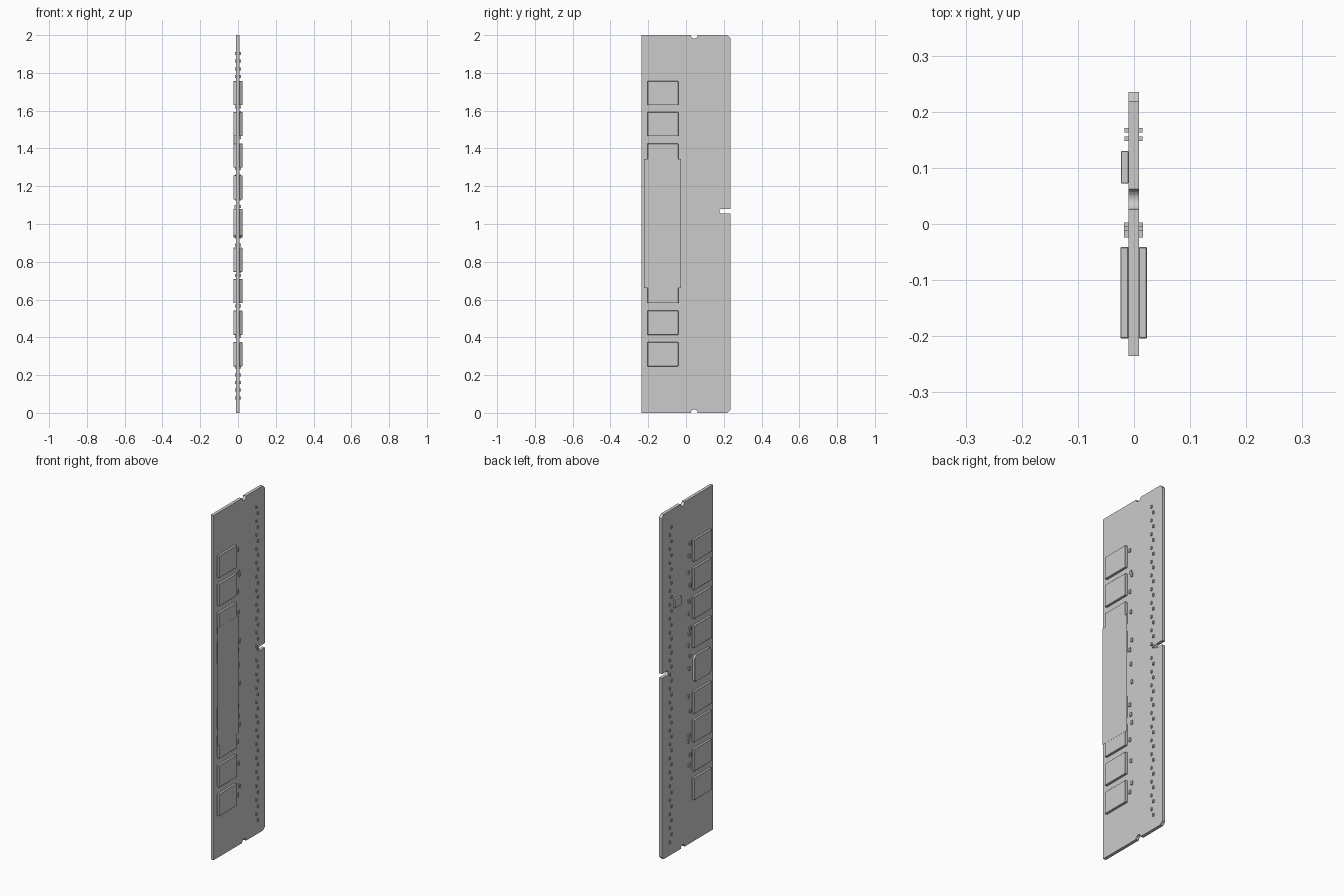
import bpy, bmesh, math

if "Cube" in bpy.data.objects:
    bpy.data.objects.remove(bpy.data.objects["Cube"])

BACK, FRONT = -0.0100, 0.0085      # board faces (x)


def prism(name, outline, x0, x1, bevel=0.0):
    """Extrude a (y, z) outline from x0 to x1."""
    bm = bmesh.new()
    face = bm.faces.new([bm.verts.new((x0, y, z)) for y, z in outline])
    ext = bmesh.ops.extrude_face_region(bm, geom=[face])
    verts = [g for g in ext["geom"] if isinstance(g, bmesh.types.BMVert)]
    bmesh.ops.translate(bm, verts=verts, vec=(x1 - x0, 0, 0))
    bmesh.ops.recalc_face_normals(bm, faces=bm.faces)
    me = bpy.data.meshes.new(name)
    bm.to_mesh(me)
    bm.free()
    ob = bpy.data.objects.new(name, me)
    bpy.context.collection.objects.link(ob)
    if bevel:
        mod = ob.modifiers.new("edge_bevel", "BEVEL")
        mod.width = bevel
        mod.segments = 1
    return ob


def rect(y0, y1, z0, z1):
    return [(y0, z0), (y1, z0), (y1, z1), (y0, z1)]


def arc(cy, cz, r, a0, a1, n=12):
    return [(cy + r * math.cos(math.radians(a0 + (a1 - a0) * i / n)),
             cz + r * math.sin(math.radians(a0 + (a1 - a0) * i / n)))
            for i in range(n + 1)]


def cut_rect(y0, y1, z0, z1, c):
    return [(y0 + c, z0), (y1 - c, z0), (y1, z0 + c), (y1, z1 - c),
            (y1 - c, z1), (y0 + c, z1), (y0, z1 - c), (y0, z0 + c)]


def on_side(side, height):
    return (FRONT, FRONT + height) if side > 0 else (BACK, BACK - height)


# Circuit board: end notches, chamfered contact corners, rounded key slot
outline = [(-0.235, 0)]
outline += arc(0.044, 0, 0.018, 180, 0)
outline += [(0.218, 0), (0.235, 0.017), (0.235, 1.0555)]
outline += arc(0.19, 1.068, 0.0125, 270, 90)
outline += [(0.235, 1.0805), (0.235, 1.983), (0.218, 2)]
outline += arc(0.044, 2, 0.018, 0, -180)
outline += [(-0.235, 2)]
prism("circuit_board", outline, BACK, FRONT)

# Memory chips and central register chip on both faces
for side, label in ((1, "front"), (-1, "back")):
    x0, x1 = on_side(side, 0.0145)
    for i, z in enumerate((0.31, 0.477, 0.645, 0.811, 1.193, 1.362, 1.529, 1.693)):
        prism(f"memory_chip_{label}_{i}", rect(-0.204, -0.041, z - 0.064, z + 0.064),
              x0, x1, 0.0015)
    prism(f"register_chip_{label}", cut_rect(-0.2, -0.045, 0.928, 1.08, 0.014),
          x0, x1, 0.0015)

# Paper sticker covering the middle front chips
prism("sticker", rect(-0.222, -0.027, 0.66, 1.345), 0.0230, 0.0236)

# Small controller chip on the back
x0, x1 = on_side(-1, 0.013)
prism("controller_chip", rect(0.072, 0.13, 1.425, 1.475), x0, x1, 0.001)

# Staggered resistors above the contact edge, both faces
for side, label in ((1, "front"), (-1, "back")):
    x0, x1 = on_side(side, 0.007)
    for i in range(46):
        z = 0.08 + i * 0.0405
        if 1.05 < z < 1.085 and side > 0:
            z += 0.02
        y = 0.152 if i % 2 else 0.167
        prism(f"resistor_{label}_{i}", rect(y - 0.004, y + 0.004, z - 0.008, z + 0.008), x0, x1)

# Capacitors beside the memory chips, both faces
front_z = (1.72, 1.587, 1.57, 1.477, 1.355, 1.186, 1.134, 1.047, 0.94,
           0.81, 0.75, 0.70, 0.605, 0.477, 0.343, 0.297)
back_z = (1.744, 1.674, 1.58, 1.5, 1.41, 1.34, 1.25, 1.22, 1.155,
          1.09, 1.02, 0.86, 0.77, 0.63, 0.6, 0.517, 0.46)
for side, label, zs in ((1, "front", front_z), (-1, "back", back_z)):
    x0, x1 = on_side(side, 0.0075)
    for i, z in enumerate(zs):
        y = (-0.018, -0.010, -0.003)[i % 3]
        prism(f"capacitor_{label}_{i}", rect(y - 0.006, y + 0.006, z - 0.01, z + 0.01), x0, x1)
